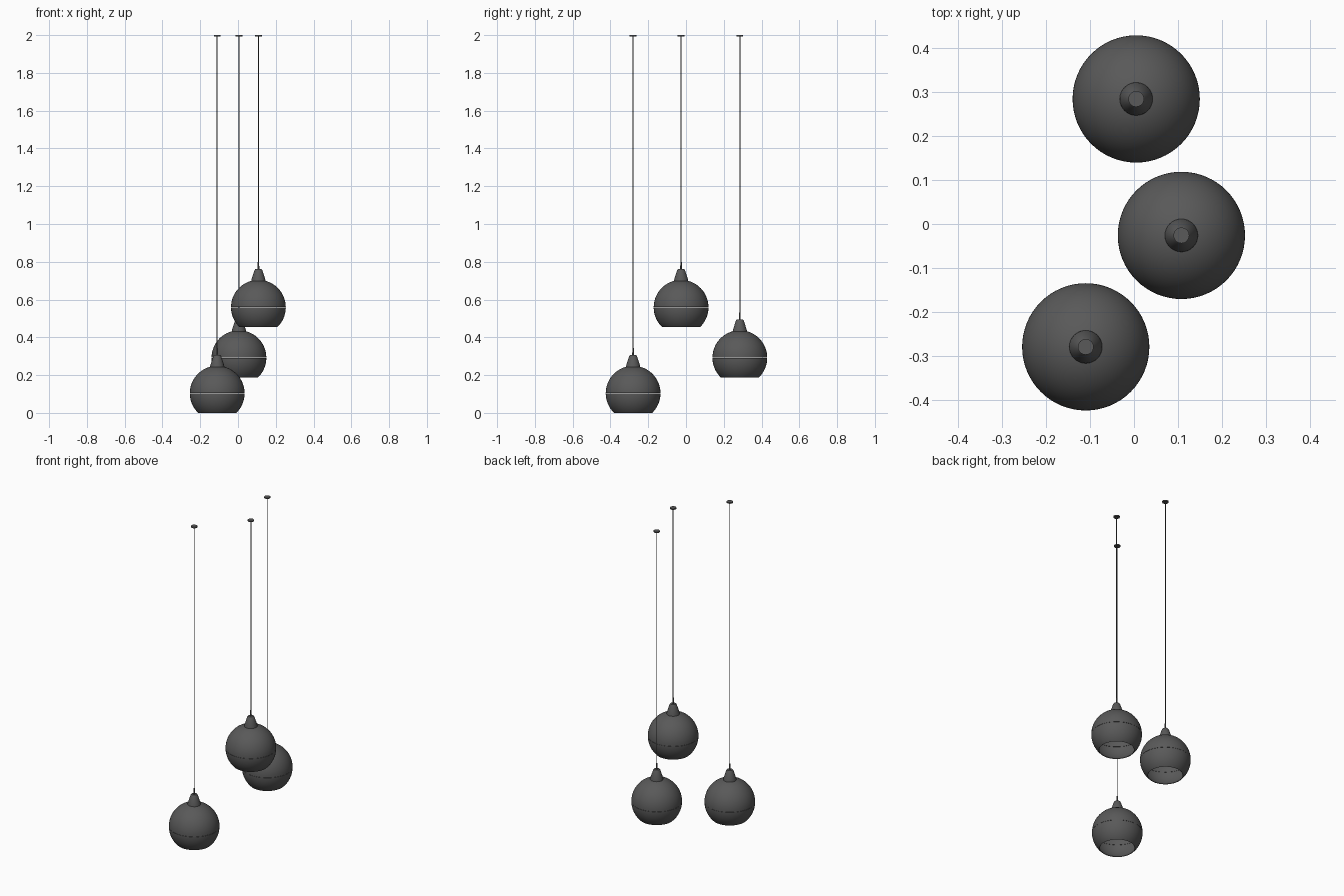
import bpy, bmesh, math

cube = bpy.data.objects.get("Cube")
if cube:
    bpy.data.objects.remove(cube, do_unlink=True)

grey = bpy.data.materials.new("dark_grey")
grey.use_nodes = True
COLOUR = (0.1, 0.1, 0.1, 1)
grey.diffuse_color = COLOUR
grey.node_tree.nodes["Principled BSDF"].inputs["Base Color"].default_value = COLOUR

R = 0.145       # globe radius
MID = 0.104     # height of the globe centre above its open rim
WALL = 0.003


def lathe(name, profile, location, sides=64):
    """Spin a (radius, height) profile around the vertical axis."""
    bm = bmesh.new()
    verts = [bm.verts.new((r, 0, z)) for r, z in profile]
    edges = [bm.edges.new(pair) for pair in zip(verts, verts[1:])]
    bmesh.ops.spin(bm, geom=verts + edges, cent=(0, 0, 0), axis=(0, 0, 1),
                   angle=math.tau, steps=sides, use_duplicate=False)
    bmesh.ops.remove_doubles(bm, verts=bm.verts, dist=1e-5)
    bmesh.ops.recalc_face_normals(bm, faces=bm.faces)
    mesh = bpy.data.meshes.new(name)
    bm.to_mesh(mesh)
    bm.free()
    mesh.materials.append(grey)
    obj = bpy.data.objects.new(name, mesh)
    bpy.context.collection.objects.link(obj)
    obj.location = location
    bpy.ops.object.select_all(action='DESELECT')
    obj.select_set(True)
    bpy.context.view_layer.objects.active = obj
    bpy.ops.object.shade_smooth_by_angle(angle=math.radians(35))
    return obj


def arc(radius, start, end, steps=16):
    """Points on the globe between two latitudes."""
    return [(radius * math.cos(a), MID + radius * math.sin(a))
            for a in (start + (end - start) * i / steps for i in range(steps + 1))]


def shell(start, end):
    """Closed profile of a thin curved wall."""
    outer = arc(R, start, end)
    return outer + arc(R - WALL, end, start) + outer[:1]


def pendant(tag, x, y, base):
    place = (x, y, base)
    rim = -math.asin(MID / R)
    crown = math.acos(0.03 / R)
    lathe("upper_shade_" + tag, shell(0.004, crown), place)
    lathe("lower_shade_" + tag, shell(rim, -0.004), place)
    # Conical cap with the cable grip on top
    lathe("cap_" + tag, [(0, 0.24), (0.038, 0.24), (0.037, 0.25), (0.021, 0.3),
                         (0.016, 0.307), (0, 0.307)], place, 32)
    lathe("cable_grip_" + tag, [(0, 0.3), (0.005, 0.3), (0.004, 0.343), (0, 0.343)],
          place, 16)
    # Cable and ceiling disc
    top = 2 - base
    lathe("cable_" + tag, [(0, 0.34), (0.0025, 0.34), (0.0025, top - 0.003),
                           (0, top - 0.003)], place, 12)
    lathe("ceiling_disc_" + tag, [(0, top - 0.007), (0.018, top - 0.007),
                                  (0.018, top), (0, top)], place, 32)


pendant("low", -0.11, -0.28, 0)
pendant("middle", 0.005, 0.285, 0.188)
pendant("high", 0.108, -0.026, 0.455)
